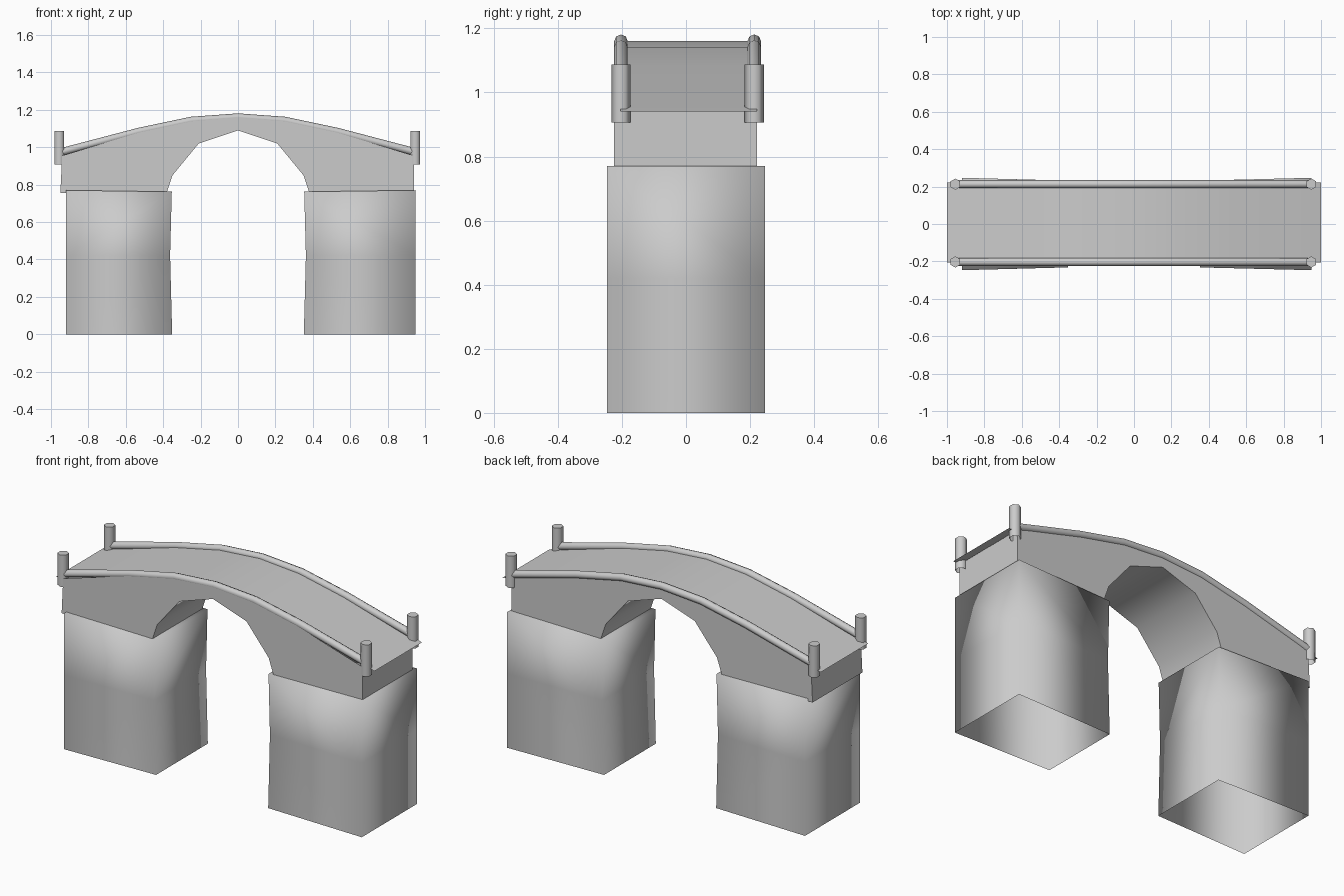
import bpy
import bmesh
import math

cube = bpy.data.objects.get("Cube")
if cube:
    bpy.data.objects.remove(cube, do_unlink=True)

# One plain stone grey
stone = bpy.data.materials.new("stone_grey")
stone.use_nodes = True
grey = (0.6, 0.6, 0.6, 1)
stone.diffuse_color = grey
stone.node_tree.nodes["Principled BSDF"].inputs["Base Color"].default_value = grey


def finish(name, bm, angle):
    """Turn a bmesh into a shaded object."""
    bmesh.ops.recalc_face_normals(bm, faces=bm.faces)
    mesh = bpy.data.meshes.new(name)
    bm.to_mesh(mesh)
    bm.free()
    mesh.materials.append(stone)
    obj = bpy.data.objects.new(name, mesh)
    bpy.context.collection.objects.link(obj)
    bpy.ops.object.select_all(action="DESELECT")
    obj.select_set(True)
    bpy.context.view_layer.objects.active = obj
    bpy.ops.object.shade_smooth_by_angle(angle=math.radians(angle))
    return obj


def mirrored(half):
    """Mirror a list of (x, z) points that ends on x = 0."""
    return half + [(-x, z) for x, z in reversed(half[:-1])]


def strip(bm, path, y0, y1):
    """Sweep an (x, z) path across the width; return both vertex rows."""
    rows = [[bm.verts.new((x, y, z)) for x, z in path] for y in (y0, y1)]
    for i in range(len(path) - 1):
        bm.faces.new((rows[0][i], rows[0][i + 1], rows[1][i + 1], rows[1][i]))
    return rows


# Walking surface, a thin curved sheet
deck_line = mirrored([(-1, 0.94), (-0.53, 1.08), (-0.25, 1.14), (0, 1.16)])
bm = bmesh.new()
strip(bm, deck_line, -0.205, 0.222)
finish("deck", bm, 40)

# Arched body: side walls, end walls and vault, closed on top by the deck
top = mirrored([(-0.94, 0.955), (-0.53, 1.078), (-0.25, 1.138), (0, 1.158)])
vault = mirrored([(-0.38, 0.76), (-0.35, 0.85), (-0.21, 1.02), (0, 1.09)])
outline = [top[0], (-0.95, 0.755)] + vault + [(0.94, 0.765), top[-1]]
bm = bmesh.new()
for row, y in zip(strip(bm, outline, -0.225, 0.222), (-0.225, 0.222)):
    upper = [bm.verts.new((x, y, z)) for x, z in top[1:-1]]
    bm.faces.new(row + upper[::-1])
finish("arched_body", bm, 40)


# Piers: softly shaded blocks, open below, narrowing towards the span
def pier(name, side, outer):
    bm = bmesh.new()
    rings = []
    for z, inner in ((0, 0.352), (0.42, 0.363), (0.77, 0.354)):
        drop = 0.008 if z > 0.5 else 0
        corners = ((outer, -0.247, z), (inner, -0.232, z - drop),
                   (inner, 0.232, z - drop), (outer, 0.247, z))
        rings.append([bm.verts.new((side * x, y, h)) for x, y, h in corners])
    for low, high in zip(rings, rings[1:]):
        for i in range(4):
            j = (i + 1) % 4
            bm.faces.new((low[i], low[j], high[j], high[i]))
    bm.faces.new(rings[-1])
    finish(name, bm, 180)


pier("left_pier", 1, 0.95)
pier("right_pier", -1, 0.92)

# Handrails and their end posts
rail_line = mirrored([(-0.95, 0.973), (-0.53, 1.083), (-0.25, 1.142), (0, 1.16)])
for label, y in (("front", -0.203), ("back", 0.213)):
    curve = bpy.data.curves.new(label + "_rail", "CURVE")
    curve.dimensions = "3D"
    curve.bevel_depth = 0.021
    curve.bevel_resolution = 2
    spline = curve.splines.new("POLY")
    spline.points.add(len(rail_line) - 1)
    for point, (x, z) in zip(spline.points, rail_line):
        point.co = (x, y, z, 1)
    curve.materials.append(stone)
    rail = bpy.data.objects.new(label + "_rail", curve)
    bpy.context.collection.objects.link(rail)
    bpy.ops.object.select_all(action="DESELECT")
    rail.select_set(True)
    bpy.context.view_layer.objects.active = rail
    bpy.ops.object.convert(target="MESH")

    for side, x in (("right", -0.955), ("left", 0.948)):
        bm = bmesh.new()
        bmesh.ops.create_cone(bm, cap_ends=True, segments=6, radius1=0.03,
                              radius2=0.03, depth=0.18)
        bottom = [f for f in bm.faces if f.calc_center_median().z < -0.08]
        bmesh.ops.delete(bm, geom=bottom, context="FACES_ONLY")
        bmesh.ops.translate(bm, verts=bm.verts, vec=(x, y, 0.997))
        finish(f"{label}_{side}_post", bm, 65)
